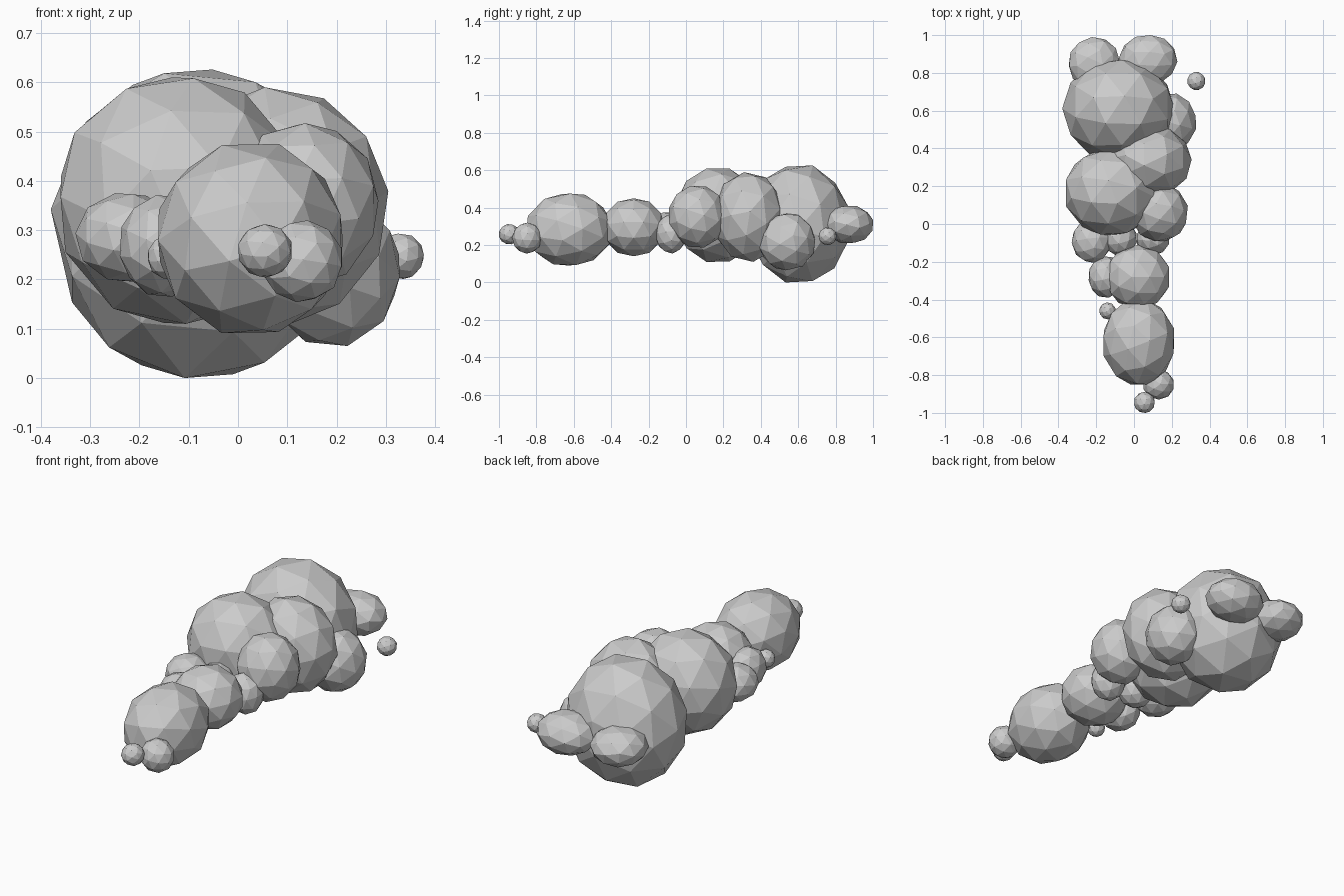
import bpy, bmesh, random
from mathutils import Vector, Matrix

random.seed(4)
cube = bpy.data.objects.get("Cube")
if cube:
    bpy.data.objects.remove(cube, do_unlink=True)

# Single pale grey stone material
stone = bpy.data.materials.new("pale_grey")
stone.use_nodes = True
GREY = (0.6, 0.6, 0.6, 1)
stone.diffuse_color = GREY
bsdf = stone.node_tree.nodes["Principled BSDF"]
bsdf.inputs["Base Color"].default_value = GREY
bsdf.inputs["Roughness"].default_value = 0.8


def frame(main, side):
    """Rotation matrix whose columns are main, side made square to it, and their cross."""
    a = Vector(main).normalized()
    b = Vector(side)
    b = (b - a * a.dot(b)).normalized()
    return Matrix((a, b, a.cross(b))).transposed()


def any_direction():
    return Vector([random.gauss(0, 1) for _ in "xyz"])


def boulder(name, centre, radii, main=None, side=None):
    """Faceted icosphere; a six-edged vertex points along main, with a
    five-edged neighbour towards side (both random if not given)."""
    bm = bmesh.new()
    bmesh.ops.create_icosphere(bm, subdivisions=2, radius=1)
    tips = [v.co.copy() for v in bm.verts if len(v.link_edges) == 5]
    first = tips[0]
    second = min(tips[1:], key=lambda p: (p - first).length)
    target = frame(main or any_direction(), side or any_direction())
    turn = target @ frame(first + second, first - second).transposed()
    for v in bm.verts:
        v.co = turn @ v.co
    # Fit each axis so the silhouette fills the wanted extents
    for axis in range(3):
        reach = max(v.co[axis] for v in bm.verts)
        for v in bm.verts:
            v.co[axis] *= radii[axis] / reach
    for v in bm.verts:
        v.co += Vector(centre)
    mesh = bpy.data.meshes.new(name)
    bm.to_mesh(mesh)
    bm.free()
    mesh.materials.append(stone)
    bpy.context.collection.objects.link(bpy.data.objects.new(name, mesh))


# Main chain of boulders, rear to front
boulder("rear_body", (-.08, .605, .313), (.3, .265, .313), (.03, .085, .31), (1, 0, 0))
boulder("middle_body_right", (-.12, .17, .36), (.24, .23, .25))
boulder("middle_body_left", (.08, .335, .35), (.225, .19, .24))
boulder("neck", (.02, -.28, .295), (.165, .17, .155), (0, 1, 0), (.36, 0, .93))
boulder("head", (.025, -.625, .283), (.187, .225, .192))

# Rear lobes
boulder("rear_lobe_left", (.075, .87, .31), (.155, .13, .1))
boulder("rear_lobe_right", (-.21, .85, .31), (.135, .14, .09))

# Side lumps
boulder("left_rear_lump", (.19, .54, .218), (.138, .15, .153))
boulder("left_middle_lump", (.135, .06, .352), (.15, .15, .165))
boulder("left_waist_lump", (.1, -.08, .26), (.085, .085, .105))
boulder("centre_waist_lump", (-.075, -.075, .27), (.09, .09, .09))
boulder("right_waist_lump", (-.225, -.09, .285), (.105, .115, .09))
boulder("right_neck_lump", (-.15, -.28, .268), (.09, .11, .103))

# Pebbles
boulder("right_head_pebble", (-.14, -.46, .245), (.043, .045, .045))
boulder("front_pebble_large", (.13, -.85, .237), (.08, .08, .083))
boulder("front_pebble_small", (.055, -.945, .258), (.054, .055, .054))
boulder("floating_pebble", (.33, .757, .247), (.047, .048, .046))
